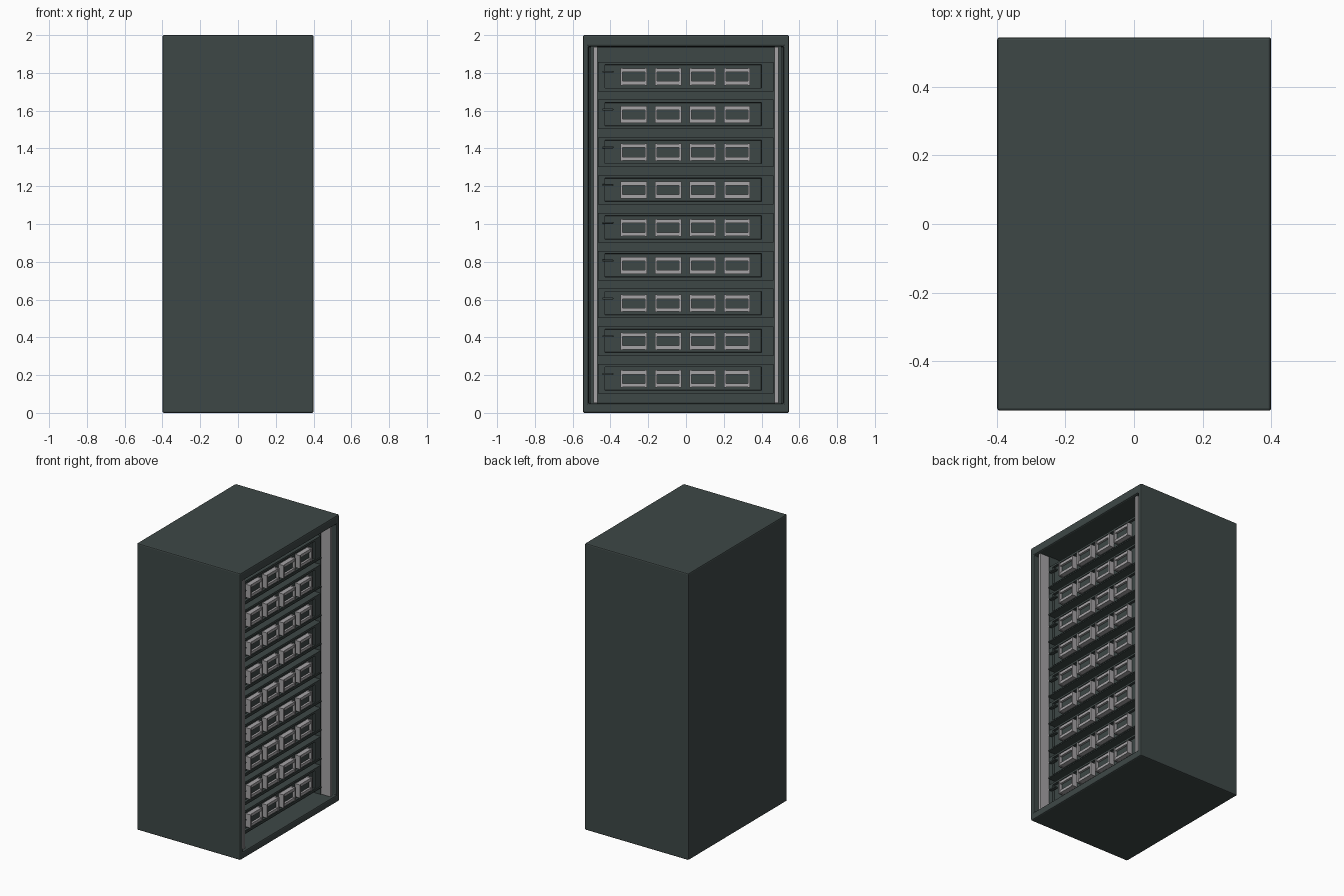
import bpy
import bmesh

cube = bpy.data.objects.get("Cube")
if cube:
    bpy.data.objects.remove(cube, do_unlink=True)


def material(name, rgb):
    m = bpy.data.materials.new(name)
    m.use_nodes = True
    m.diffuse_color = (*rgb, 1)
    m.node_tree.nodes["Principled BSDF"].inputs["Base Color"].default_value = (*rgb, 1)
    return m


DARK = material("dark slate", (0.048, 0.064, 0.062))
GREY = material("light grey metal", (0.38, 0.37, 0.38))


def add_box(bm, x, y, z):
    """Add a box given (low, high) ranges on each axis."""
    verts = bmesh.ops.create_cube(bm, size=1)["verts"]
    for v in verts:
        v.co = [lo + (c + 0.5) * (hi - lo) for c, (lo, hi) in zip(v.co, (x, y, z))]
    return verts


def finish(name, bm, mat, bevel=0):
    mesh = bpy.data.meshes.new(name)
    bm.to_mesh(mesh)
    bm.free()
    mesh.materials.append(mat)
    obj = bpy.data.objects.new(name, mesh)
    bpy.context.collection.objects.link(obj)
    if bevel:
        mod = obj.modifiers.new("Bevel", "BEVEL")
        mod.width = bevel
        mod.segments = 2
    return obj


def boxes(name, parts, mat, bevel=0):
    bm = bmesh.new()
    for part in parts:
        add_box(bm, *part)
    return finish(name, bm, mat, bevel)


# Cabinet shell, open on the +x side
bm = bmesh.new()
add_box(bm, (-0.4, 0.4), (-0.545, 0.545), (0, 2))
opening = [f for f in bm.faces if f.calc_center_median().x > 0.39]
bmesh.ops.inset_region(bm, faces=opening, thickness=0.04)
for v in opening[0].verts:
    v.co.z = 0.05 if v.co.z < 1 else 1.94
pushed = bmesh.ops.extrude_face_region(bm, geom=opening)["geom"]
bmesh.ops.delete(bm, geom=opening, context="FACES_ONLY")
for v in pushed:
    if isinstance(v, bmesh.types.BMVert):
        v.co.x = -0.36
bmesh.ops.recalc_face_normals(bm, faces=bm.faces)
finish("cabinet", bm, DARK, 0.008)

# Upright mounting rails and the posts behind them
for side, name in ((-1, "front"), (1, "back")):
    y0, y1 = sorted((side * 0.468, side * 0.49))
    boxes(name + "_rail", [((0.31, 0.385), (y0, y1), (0.052, 1.938))], GREY, 0.003)
    y0, y1 = sorted((side * 0.468, side * 0.505))
    boxes(name + "_post", [((0.22, 0.31), (y0, y1), (0.05, 1.94))], DARK)

# Nine server units, each with a recessed face, four drive bays and a latch
for i in range(9):
    z = 0.18 + 0.2 * i
    tag = f"_{i + 1}"

    bm = bmesh.new()
    add_box(bm, (-0.3, 0.315), (-0.465, 0.462), (z - 0.075, z + 0.078))
    face = [f for f in bm.faces if f.calc_center_median().x > 0.31]
    bmesh.ops.inset_region(bm, faces=face, thickness=0.02)
    for v in face[0].verts:
        v.co.y = -0.43 if v.co.y < 0 else 0.4
    bmesh.ops.inset_region(bm, faces=face, thickness=0.003, depth=-0.015)
    finish("server" + tag, bm, DARK)

    # Projecting tray lip below the unit
    boxes("tray" + tag, [((-0.3, 0.322), (-0.465, 0.462), (z - 0.078, z - 0.07))], DARK)

    frames, doors = [], []
    for y in (-0.277, -0.095, 0.088, 0.27):
        for s in (-1, 1):
            # Horizontal bars, then thinner uprights
            za, zb = sorted((z + s * 0.024, z + s * 0.044))
            frames.append(((0.3, 0.333), (y - 0.07, y + 0.07), (za, zb)))
            ya, yb = sorted((y + s * 0.059, y + s * 0.07))
            frames.append(((0.3, 0.338), (ya, yb), (z - 0.046, z + 0.046)))
        doors.append(((0.3, 0.318), (y - 0.059, y + 0.059), (z - 0.024, z + 0.024)))
    boxes("drive_frames" + tag, frames, GREY)
    boxes("drive_doors" + tag, doors, DARK)

    # Small latch lever at the front end of the unit
    boxes("latch" + tag, [((0.31, 0.335), (-0.443, -0.385), (z + 0.021, z + 0.031))], DARK, 0.002)
